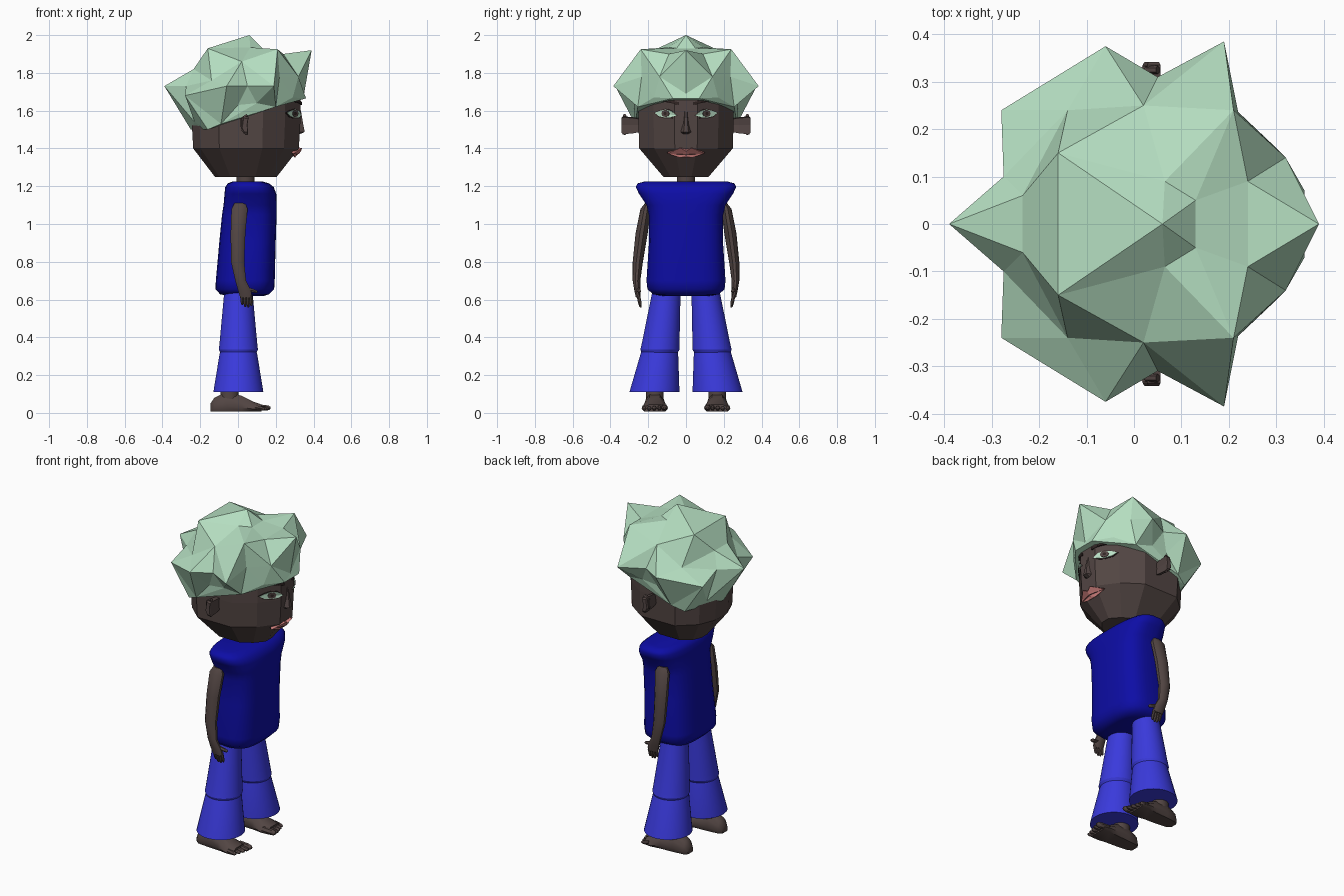
import bpy, bmesh, math
from mathutils import Vector
from mathutils.bvhtree import BVHTree

if "Cube" in bpy.data.objects:
    bpy.data.objects.remove(bpy.data.objects["Cube"])


def material(name, rgb):
    m = bpy.data.materials.new(name)
    m.diffuse_color = (*rgb, 1)
    m.use_nodes = True
    m.node_tree.nodes["Principled BSDF"].inputs["Base Color"].default_value = m.diffuse_color
    return m


SKIN = material("brown_skin", (0.085, 0.06, 0.056))
HAIR = material("mint_hair", (0.46, 0.73, 0.53))
SHIRT = material("navy_blue", (0.004, 0.004, 0.38))
PANTS = material("bright_blue", (0.042, 0.042, 0.72))
LIPS = material("rose_lips", (0.58, 0.2, 0.19))
EYE = material("pale_green_eye", (0.5, 0.75, 0.57))
DARK = material("dark_brown", (0.03, 0.018, 0.017))


def finish(name, bm, mat, smooth=None):
    bmesh.ops.recalc_face_normals(bm, faces=bm.faces)
    me = bpy.data.meshes.new(name)
    bm.to_mesh(me)
    bm.free()
    me.materials.append(mat)
    ob = bpy.data.objects.new(name, me)
    bpy.context.collection.objects.link(ob)
    if smooth:
        bpy.ops.object.select_all(action='DESELECT')
        ob.select_set(True)
        bpy.context.view_layer.objects.active = ob
        bpy.ops.object.shade_smooth_by_angle(angle=math.radians(smooth))
    return ob


def loft(name, rings, mat, smooth=None):
    """Skin a list of equal-length rings and cap both ends."""
    bm = bmesh.new()
    vs = [[bm.verts.new(p) for p in r] for r in rings]
    n = len(vs[0])
    for a, b in zip(vs, vs[1:]):
        for i in range(n):
            j = (i + 1) % n
            bm.faces.new((a[i], a[j], b[j], b[i]))
    bm.faces.new(vs[0])
    bm.faces.new(vs[-1])
    return finish(name, bm, mat, smooth)


def oval(c, rx, ry, n=16, power=2.0):
    """Horizontal superellipse ring."""
    out = []
    for i in range(n):
        a = 2 * math.pi * (i + 0.5) / n
        u, v = math.cos(a), math.sin(a)
        out.append((c[0] + rx * math.copysign(abs(u) ** (2 / power), u),
                    c[1] + ry * math.copysign(abs(v) ** (2 / power), v), c[2]))
    return out


def digit(name, p, q, r, mat=SKIN):
    """Tapered finger or toe from p to q."""
    p, q = Vector(p), Vector(q)
    rot = (q - p).to_track_quat('Z', 'Y')
    rings = []
    for t, k in ((0, 1), (0.6, 0.95), (0.9, 0.75), (1, 0.35)):
        rings.append([p.lerp(q, t) + rot @ Vector((r * k * math.cos(a), r * k * math.sin(a), 0))
                      for a in (math.pi * i / 3 for i in range(6))])
    return loft(name, rings, mat, 50)


# Head: faceted twelve-sided loft
half = [(.325, .06), (.245, .17), (.13, .25), (-.1, .25), (-.2, .16), (-.24, .06)]
outline = half + [(x, -y) for x, y in reversed(half)]
head_rings = [[(.025 + (x - .04) * sx, y * sy, z) for x, y in outline]
              for z, sx, sy in ((1.25, .58, .48), (1.40, .99, .99), (1.55, 1.02, 1.01),
                                (1.70, 1.02, 1.0), (1.84, .7, .7))]
head_rings = [[(x + .015, y, z) for x, y, z in r] for r in head_rings]
head = loft("head", head_rings, SKIN)
head_tree = BVHTree.FromObject(head, bpy.context.evaluated_depsgraph_get())
loft("neck", [oval((.04, 0, z), .05, .05, 12) for z in (1.15, 1.3)], SKIN, 40)


def on_face(y, z, lift):
    hit = head_tree.ray_cast(Vector((2, y, z)), Vector((-1, 0, 0)))
    return hit[0] + hit[1] * lift


def plate(name, pts, mat, lift):
    """Thin plate wrapped on the front of the head."""
    cy = sum(p[0] for p in pts) / len(pts)
    cz = sum(p[1] for p in pts) / len(pts)
    bm = bmesh.new()
    c = bm.verts.new(on_face(cy, cz, lift))
    top = [bm.verts.new(on_face(y, z, lift)) for y, z in pts]
    low = [bm.verts.new(on_face(y, z, -.002)) for y, z in pts]
    for i in range(len(pts)):
        j = (i + 1) % len(pts)
        bm.faces.new((c, top[i], top[j]))
        bm.faces.new((top[i], low[i], low[j], top[j]))
    finish(name, bm, mat)


for s, side in ((1, "left"), (-1, "right")):
    # Eyes, irises, lids and brows
    almond = [(.05, 1.575), (.075, 1.598), (.105, 1.606), (.14, 1.598), (.162, 1.588),
              (.14, 1.57), (.105, 1.563), (.075, 1.565)]
    rim = [(.105 + (y - .105) * 1.12, 1.586 + (z - 1.586) * 1.25) for y, z in almond]
    plate(side + "_eyelid", [(y * s, z) for y, z in rim], DARK, .003)
    plate(side + "_eye", [(y * s, z) for y, z in almond], EYE, .006)
    plate(side + "_iris", [(s * (.105 + .021 * math.cos(i * math.pi / 4)),
                            1.585 + .019 * math.sin(i * math.pi / 4)) for i in range(8)], SKIN, .009)
    plate(side + "_pupil", [(s * (.105 + .009 * math.cos(i * math.pi / 3)),
                             1.585 + .009 * math.sin(i * math.pi / 3)) for i in range(6)], DARK, .0099)
    plate(side + "_brow", [(s * y, z) for y, z in ((.04, 1.63), (.04, 1.645), (.085, 1.658),
                                                   (.13, 1.648), (.085, 1.643))], DARK, .009)
    # Ear: shell with a raised C-shaped rim
    loft(side + "_ear", [[(x * k + .04, s * y, 1.525 + z * k) for x, z in
                          ((-.022, -.02), (-.01, -.045), (.014, -.05), (.01, 0), (.016, .04), (-.012, .045))]
                         for y, k in ((.23, .7), (.28, .9), (.335, 1.0), (.342, .8))], SKIN)
    for a, b in (((.05, 1.575), (.022, 1.56)), ((.022, 1.56), (.022, 1.5)), ((.022, 1.5), (.05, 1.472))):
        digit(side + "_ear_rim", (a[0], s * .325, a[1]), (b[0], s * .325, b[1]), .009)

# Nose: wedge with a broad base
loft("nose", [[(.30, -w, z), (x, -w * .3, z), (x, w * .3, z), (.30, w, z)]
              for z, x, w in ((1.475, .325, .035), (1.487, .353, .043), (1.53, .345, .026),
                              (1.6, .333, .017))], SKIN)

# Mouth: two lips meeting on a dark line
upper = [(-.092, 1.383), (-.03, 1.404), (0, 1.396), (.03, 1.404), (.092, 1.383), (0, 1.381)]
lower = [(-.088, 1.381), (0, 1.378), (.088, 1.381), (.035, 1.36), (-.035, 1.36)]
plate("upper_lip", upper, LIPS, .018)
plate("lower_lip", lower, LIPS, .014)
plate("mouth_line", [(-.095, 1.384), (0, 1.384), (.095, 1.384), (.03, 1.376), (-.03, 1.376)], DARK, .0145)

# Hair: spiky shell, triangulated by direction from its middle
spikes = [(.06, 0, 2.0), (.39, 0, 1.92), (.21, .24, 1.925), (-.16, .15, 1.93), (-.39, 0, 1.73),
          (.19, .385, 1.73), (-.06, .375, 1.73), (-.28, .24, 1.68)]
valleys = [(-.235, .06, 1.82), (-.275, .1, 1.73), (-.14, .24, 1.76), (.05, .31, 1.73), (.02, .25, 1.86),
           (.22, .235, 1.78), (.24, .09, 1.9), (.065, .09, 1.935), (.13, .05, 1.93), (.32, .14, 1.78)]
fringe = [(-.16, .24, 1.5), (-.23, .13, 1.54), (-.25, 0, 1.5), (-.09, .27, 1.53), (0, .275, 1.63),
          (.1, .275, 1.64), (.2, .255, 1.62), (.29, .17, 1.67), (.36, .07, 1.665), (.35, 0, 1.69)]
middle = Vector((0, 0, 1.66))
bm = bmesh.new()
places = []
for x, y, z in spikes + valleys + fringe:
    for p in {(x, y, z), (x, -y, z)}:
        p = Vector(p)
        places.append((bm.verts.new((p - middle).normalized()), p))
bmesh.ops.convex_hull(bm, input=bm.verts)
for v, p in places:
    v.co = p
finish("hair", bm, HAIR)

# Sleeveless shirt with flared shoulders
shirt = [(.62, -.06, .14, .13), (.628, -.095, .165, .175), (.655, -.12, .192, .205), (.7, -.118, .195, .21),
         (.9, -.1, .2, .197), (1.05, -.085, .205, .198), (1.1, -.077, .205, .21), (1.16, -.072, .203, .25),
         (1.195, -.068, .19, .267), (1.215, -.055, .165, .258), (1.225, -.03, .13, .22)]
loft("shirt", [oval(((a + b) / 2, 0, z), (b - a) / 2, w, 28, 3.0) for z, a, b, w in shirt], SHIRT, 60)

for s, side in ((1, "left"), (-1, "right")):
    # Arm and palm
    arm = [(.01, .205, 1.11, .03, .012), (.008, .213, 1.08, .045, .028), (0, .235, .95, .041, .032),
           (-.002, .255, .8, .037, .027), (.014, .262, .7, .03, .02), (.034, .258, .65, .036, .016),
           (.044, .253, .61, .034, .012)]
    loft(side + "_arm", [oval((x, s * y, z), rx, ry, 10) for x, y, z, rx, ry in arm], SKIN, 40)
    # Fingers and thumb
    for i, tip in enumerate((.572, .56, .558, .566)):
        x = .02 + .016 * i
        digit(side + "_finger", (x, s * .254, .625), (x + .003, s * .24, tip), .0095)
    digit(side + "_thumb", (.05, s * .254, .655), (.102, s * .245, .64), .011)

    # Trouser leg: upper tube, tucked seam, flared lower part
    upper = [(.66, .103, .073), (.62, .106, .077), (.36, .135, .101), (.335, .138, .104), (.318, .14, .096)]
    flare = [(.325, .14, .096), (.312, .141, .1), (.11, .167, .133)]
    for part, prof in (("upper_trouser", upper), ("flared_trouser", flare)):
        loft(side + "_" + part, [oval((.002, s * y, z), r, r, 32) for z, y, r in prof], PANTS, 30)

    # Ankle, foot and toes
    loft(side + "_ankle", [oval((-.045, s * .165, z), .05, .048, 12) for z in (.05, .14)], SKIN, 40)
    foot = [(-.145, .026, .05), (-.125, .046, .08), (-.06, .055, .112), (.02, .06, .09),
            (.08, .07, .06), (.125, .066, .044)]
    loft(side + "_foot", [[(x, s * .165 + w * u, .008 + (h - .008) * v) for u, v in
                           ((-.8, 0), (.8, 0), (1, .25), (.85, .65), (.45, 1), (-.45, 1), (-.85, .65), (-1, .25))]
                          for x, w, h in foot], SKIN, 40)
    for i, (tip, r) in enumerate(((.172, .018), (.168, .014), (.16, .013), (.152, .012), (.142, .012))):
        y = s * (.114 + .027 * i)
        digit(side + "_toe", (.09, y, .03), (tip, y, .008 + r), r)
